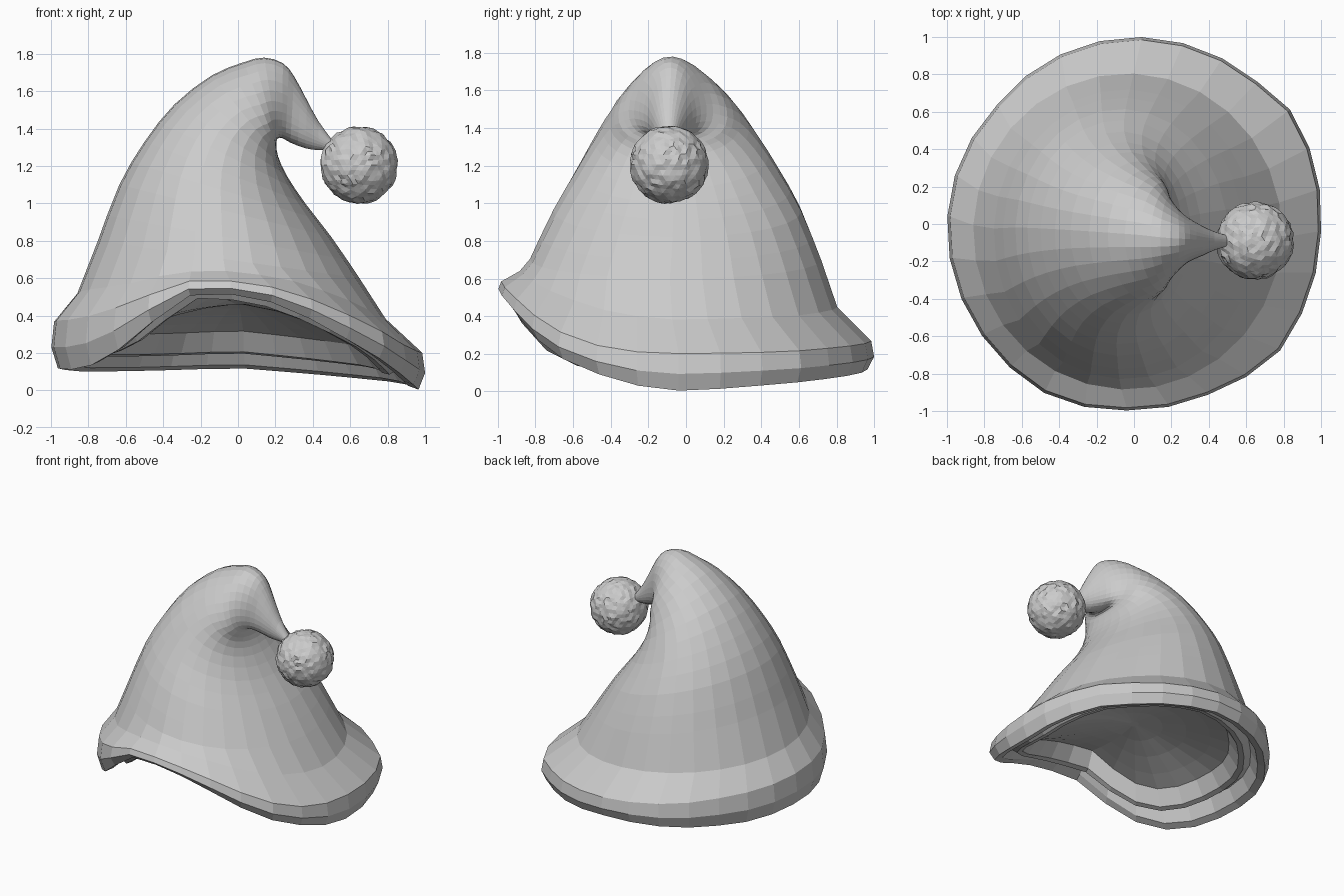
import bpy, bmesh, math, random
from mathutils import Vector

if "Cube" in bpy.data.objects:
    bpy.data.objects.remove(bpy.data.objects["Cube"])

N = 28
ANG = [2 * math.pi * i / N - .04 for i in range(N)]   # 0 = +x, 90 deg = +y (back)


def periodic(keys):
    """Periodic linear interpolation over (degrees, value) keys."""
    keys = keys + [(keys[0][0] + 360, keys[0][1])]

    def f(a):
        d = math.degrees(a) % 360
        for (d0, v0), (d1, v1) in zip(keys, keys[1:]):
            if d0 <= d <= d1:
                return v0 + (v1 - v0) * (d - d0) / (d1 - d0)
    return f


# Wavy heights of the brim: lower edge, upper edge and crown junction
low = periodic([(0, 0), (45, .06), (90, .12), (120, .105), (150, .1), (180, .12), (210, .11),
                (225, .17), (240, .34), (255, .51), (270, .515), (285, .455), (300, .33),
                (315, .2), (330, .1), (345, .03)])
up = periodic([(0, .2), (30, .21), (60, .24), (90, .27), (120, .3), (150, .34), (180, .37),
               (210, .38), (225, .42), (240, .5), (255, .585), (270, .585), (285, .54),
               (300, .45), (315, .34), (330, .25), (345, .21)])
join = periodic([(0, .38), (45, .40), (90, .45), (135, .49), (180, .52), (225, .56),
                 (250, .635), (270, .64), (290, .6), (315, .5), (338, .41)])
# Slightly uneven outline of the brim seen from above
outline = periodic([(0, 1), (36, 1.035), (50, 1.005), (90, 1), (120, .985), (140, .97),
                    (160, .99), (180, 1), (222, 1.01), (245, 1.025), (270, .995),
                    (294, .995), (320, 1.035), (337, 1.01)])


def brim_ring(r, z):
    return [Vector((r * outline(a) * math.cos(a), r * outline(a) * math.sin(a), z(a)))
            for a in ANG]


def crown_base(s):
    return [Vector((-.035 + .825 * s * math.cos(a), -.04 + .845 * s * math.sin(a), join(a)))
            for a in ANG]


def crown_ring(xa, za, xb, zb, w, yc, k):
    """Tilted oval from outer-bend point A to inner-bend point B; k pulls the sides to B."""
    out = []
    for a in ANG:
        t = math.cos(a) + k * math.sin(a) ** 2
        out.append(Vector(((xa + xb) / 2 + t * (xb - xa) / 2, yc + w * math.sin(a),
                           (za + zb) / 2 + t * (zb - za) / 2)))
    return out


def refine(rows):
    """Add a smooth in-between section after every section."""
    out = [rows[0]]
    for i in range(len(rows) - 1):
        p, q = rows[max(i - 1, 0)], rows[min(i + 2, len(rows) - 1)]
        out.append([(-e + 9 * f + 9 * g - h) / 16
                    for e, f, g, h in zip(p, rows[i], rows[i + 1], q)])
        out.append(rows[i + 1])
    return out


def to_object(name, bm):
    me = bpy.data.meshes.new(name)
    bm.to_mesh(me)
    bm.free()
    ob = bpy.data.objects.new(name, me)
    bpy.context.collection.objects.link(ob)


def loft(name, rings):
    bm = bmesh.new()
    loops = [[bm.verts.new(p) for p in ring] for ring in rings]
    for lo, hi in zip(loops, loops[1:]):
        for i in range(N):
            j = (i + 1) % N
            bm.faces.new((lo[i], lo[j], hi[j], hi[i]))
    bm.faces.new(loops[0][::-1])
    bm.faces.new(loops[-1])
    bmesh.ops.recalc_face_normals(bm, faces=bm.faces[:])
    to_object(name, bm)


# Crown sections from the base to the drooping tip
sections = [
    (-.75, .80, .65, .60, .775, -.055, 0),
    (-.635, 1.10, .50, .82, .66, -.045, 0),
    (-.50, 1.33, .36, 1.00, .54, -.045, 0),
    (-.34, 1.53, .26, 1.15, .435, -.05, .05),
    (-.14, 1.685, .215, 1.25, .35, -.06, .15),
    (.03, 1.755, .205, 1.31, .29, -.07, .3),
    (.14, 1.78, .21, 1.345, .225, -.08, .35),
    (.24, 1.75, .235, 1.35, .165, -.085, .35),
    (.30, 1.68, .28, 1.325, .12, -.085, .25),
    (.37, 1.55, .36, 1.295, .08, -.09, .1),
    (.43, 1.44, .43, 1.285, .05, -.09, 0),
    (.51, 1.33, .51, 1.285, .025, -.09, 0),
]


def lip(a):
    return low(a) + .08 - .11 * max(0, -math.sin(a)) ** 4


def lid_ring(t):
    """Ring of the saddle-shaped lid closing the inside; t = 1 at its edge, 0 at centre."""
    return brim_ring(.70 * t, lambda a: .46 + (lip(a) + .12 - .46) * t ** 1.6)


# Hat shell: inner lid, inner lip, groove, brim and crown in one loft
rings = [lid_ring(t) for t in (.05, .3, .55, .8, 1)]
rings += [
    brim_ring(.77, lambda a: lip(a) + .01),
    brim_ring(.81, lip),
    brim_ring(.86, lambda a: low(a) + .3 * (join(a) - low(a))),
    brim_ring(.91, lambda a: low(a) + .02),
    brim_ring(.965, low),
    brim_ring(1.0, lambda a: .55 * low(a) + .45 * up(a)),
    brim_ring(.985, up),
    crown_base(1.0),
]
rings += [crown_ring(*s) for s in refine(sections)]
loft("hat", rings)

# Fluffy ball at the tip
random.seed(4)
bm = bmesh.new()
bmesh.ops.create_icosphere(bm, subdivisions=4, radius=.206)
for v in bm.verts:
    v.co *= 1 + random.uniform(-.03, .03)
    v.co += Vector((.647, -.09, 1.205))
to_object("pompom", bm)
